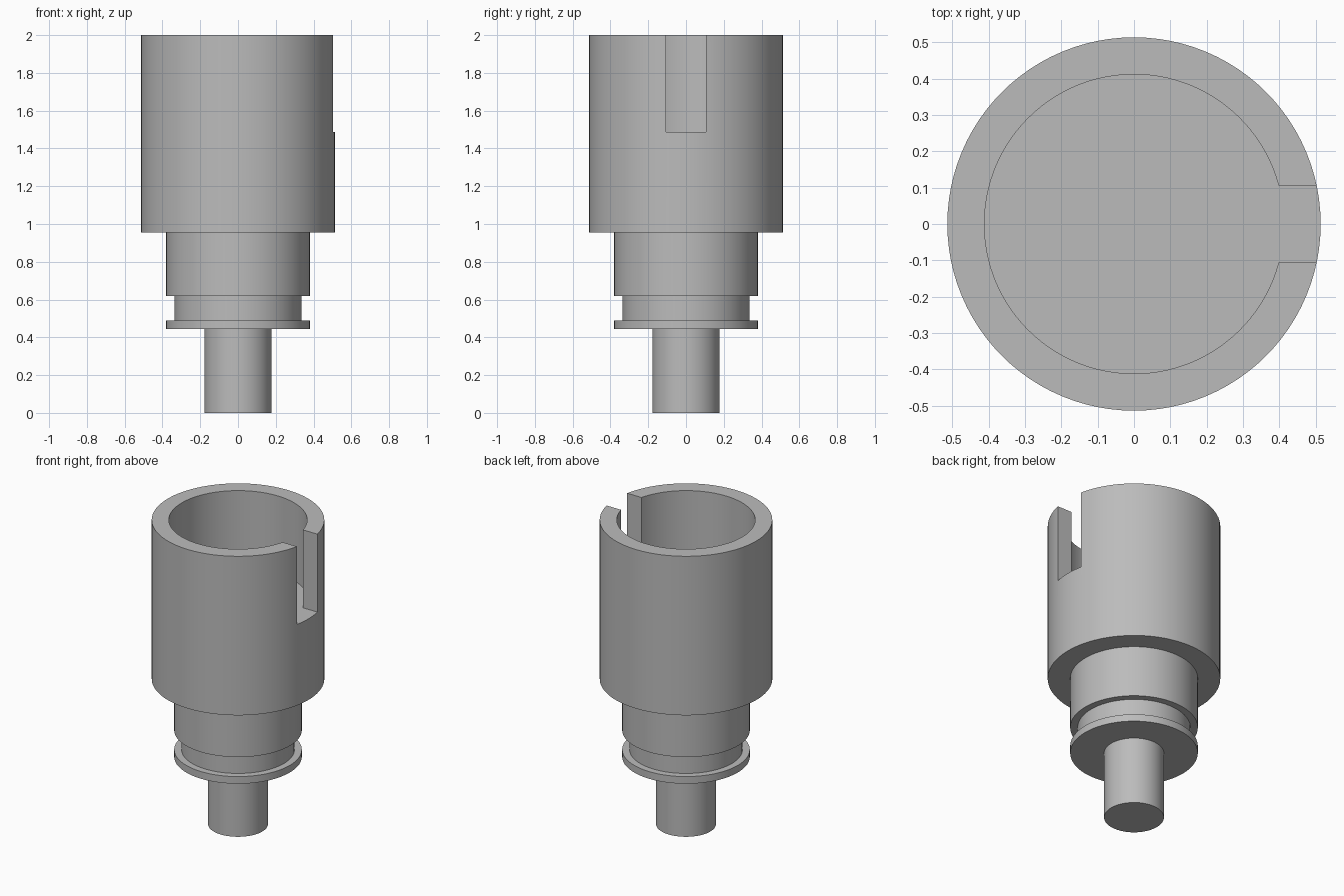
import bpy, bmesh, math

if "Cube" in bpy.data.objects:
    bpy.data.objects.remove(bpy.data.objects["Cube"])

SEGMENTS = 96
BORE_R, SLOT_HALF, FLOOR_Z = 0.412, 0.106, 1.488


def mesh_object(name, bm):
    bmesh.ops.recalc_face_normals(bm, faces=bm.faces)
    mesh = bpy.data.meshes.new(name)
    bm.to_mesh(mesh)
    bm.free()
    obj = bpy.data.objects.new(name, mesh)
    bpy.context.collection.objects.link(obj)
    return obj


def turned(name, profile):
    """Solid of revolution from (radius, z) points, capped at both ends."""
    bm = bmesh.new()
    rings = [[bm.verts.new((r * math.cos(t), r * math.sin(t), z))
              for t in (2 * math.pi * i / SEGMENTS for i in range(SEGMENTS))]
             for r, z in profile]
    for low, high in zip(rings, rings[1:]):
        for i in range(SEGMENTS):
            j = (i + 1) % SEGMENTS
            bm.faces.new((low[i], low[j], high[j], high[i]))
    bm.faces.new(rings[0])
    bm.faces.new(rings[-1])
    return mesh_object(name, bm)


# Turned body: stem, retaining lip, groove, collar and wide cup
body = turned("slotted_socket", [
    (0.178, 0.0), (0.178, 0.443),
    (0.38, 0.443), (0.38, 0.490),
    (0.336, 0.490), (0.336, 0.618),
    (0.38, 0.618), (0.38, 0.955),
    (0.514, 0.955), (0.514, 2.0)])

# Keyhole-shaped cutter: round bore plus the side slot, sharing one floor
start = math.asin(SLOT_HALF / BORE_R)
outline = [(0.7, SLOT_HALF)]
for i in range(SEGMENTS + 1):
    t = start + (2 * math.pi - 2 * start) * i / SEGMENTS
    outline.append((BORE_R * math.cos(t), BORE_R * math.sin(t)))
outline.append((0.7, -SLOT_HALF))
bm = bmesh.new()
base = bm.faces.new([bm.verts.new((x, y, FLOOR_Z)) for x, y in outline])
top = bmesh.ops.extrude_face_region(bm, geom=[base])["geom"]
bmesh.ops.translate(bm, vec=(0, 0, 0.7),
                    verts=[g for g in top if isinstance(g, bmesh.types.BMVert)])
cutter = mesh_object("bore_cutter", bm)
cutter.hide_render = True

# Cut the bore and slot
cut = body.modifiers.new("bore_and_slot", "BOOLEAN")
cut.operation = "DIFFERENCE"
cut.solver = "EXACT"
cut.object = cutter
bpy.context.view_layer.objects.active = body
body.select_set(True)
bpy.ops.object.modifier_apply(modifier=cut.name)
bpy.data.objects.remove(cutter, do_unlink=True)

# Plain grey metal, smooth walls with crisp rims
grey = bpy.data.materials.new("grey_metal")
grey.diffuse_color = (0.5, 0.5, 0.5, 1.0)
grey.use_nodes = True
grey.node_tree.nodes["Principled BSDF"].inputs["Base Color"].default_value = grey.diffuse_color
body.data.materials.clear()
body.data.materials.append(grey)
bpy.ops.object.shade_smooth_by_angle(angle=math.radians(30))
